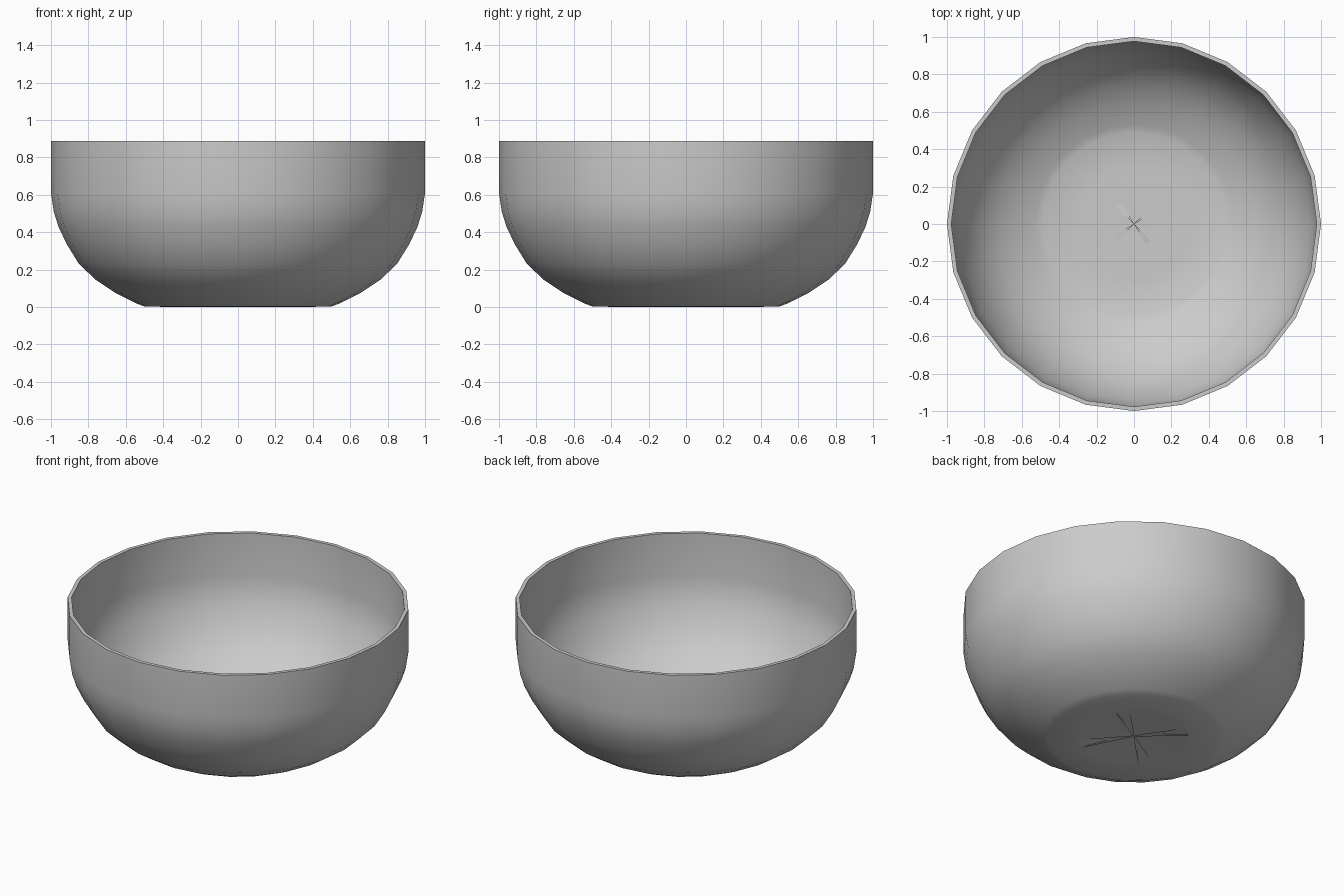
import bpy, bmesh
from math import sin, cos, pi, radians

if "Cube" in bpy.data.objects:
    bpy.data.objects.remove(bpy.data.objects["Cube"])

SIDES = 24


def ring_point(r, z, i):
    a = 2 * pi * i / SIDES
    return (r * cos(a), r * sin(a), z)


def finish(name, bm, angle):
    me = bpy.data.meshes.new(name)
    bm.to_mesh(me)
    bm.free()
    ob = bpy.data.objects.new(name, me)
    bpy.context.collection.objects.link(ob)
    bpy.ops.object.select_all(action='DESELECT')
    ob.select_set(True)
    bpy.context.view_layer.objects.active = ob
    if angle:
        bpy.ops.object.shade_smooth_by_angle(angle=radians(angle))
    return ob


# Bowl shell: outer profile from foot to rim, then down the inside to the floor
profile = [(0.325, 0.0), (0.50, 0.003), (0.54, 0.018), (0.655, 0.075), (0.76, 0.145),
           (0.85, 0.23), (0.915, 0.335), (0.96, 0.43), (0.985, 0.51), (1.0, 0.61),
           (1.0, 0.887),
           (0.977, 0.887), (0.977, 0.61), (0.963, 0.515), (0.938, 0.44),
           (0.895, 0.345), (0.83, 0.245), (0.745, 0.163), (0.645, 0.095),
           (0.53, 0.04), (0.49, 0.025), (0.3, 0.02)]
bm = bmesh.new()
rings = [[bm.verts.new(ring_point(r, z, i)) for i in range(SIDES)] for r, z in profile]
for a, b in zip(rings, rings[1:]):
    for i in range(SIDES):
        j = (i + 1) % SIDES
        bm.faces.new((a[i], a[j], b[j], b[i]))
bm.faces.new(rings[-1])
finish("bowl", bm, 40)

# Foot centre: shallow recessed fan, four wedges rising through the floor
bm = bmesh.new()
for i in range(SIDES):
    tip = 0.033 if i % 6 == 2 else 0.012
    bm.faces.new([bm.verts.new(p) for p in
                  (ring_point(0.325, 0, i), ring_point(0.325, 0, i + 1), (0, 0, tip))])
finish("foot_recess", bm, 0)
